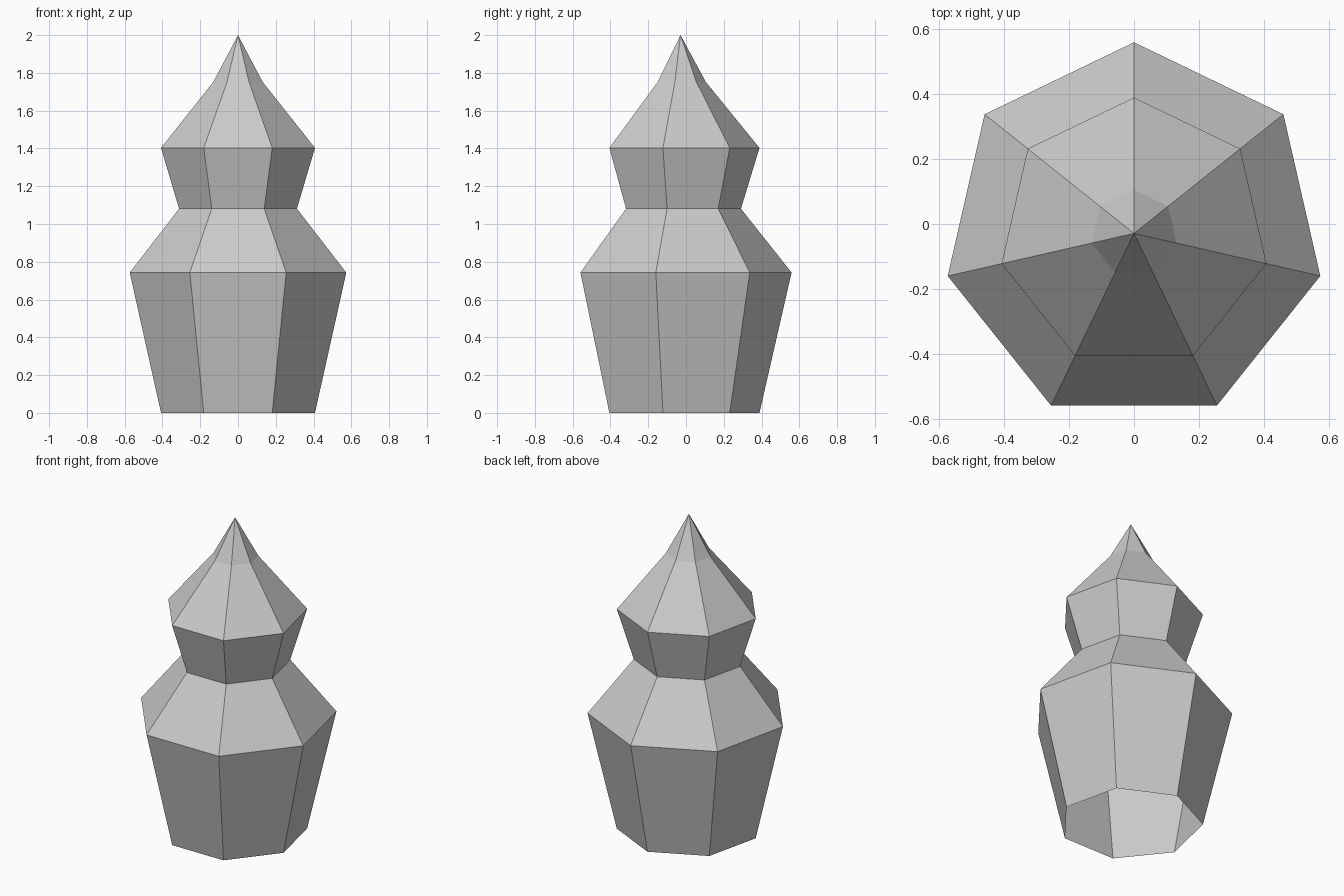
import bpy, bmesh, math

if "Cube" in bpy.data.objects:
    bpy.data.objects.remove(bpy.data.objects["Cube"])

SIDES = 7
CENTRE_Y = -0.029  # odd-sided rings: shift so the bounds centre on y = 0

# (radius, height) of each ring, bottom to top
PROFILE = [(0.418, 0.0), (0.588, 0.743), (0.32, 1.081), (0.418, 1.403), (0.134, 1.752)]
TIP_Z = 2.0

bm = bmesh.new()


def ring(radius, z):
    # One corner points straight back (+y), one flat side faces front
    angles = [math.pi / 2 + i * math.tau / SIDES for i in range(SIDES)]
    return [bm.verts.new((radius * math.cos(a), CENTRE_Y + radius * math.sin(a), z))
            for a in angles]


# Faceted body, open underneath
rings = [ring(r, z) for r, z in PROFILE]
for low, high in zip(rings, rings[1:]):
    for i in range(SIDES):
        j = (i + 1) % SIDES
        bm.faces.new((low[i], low[j], high[j], high[i]))

# Pointed tip
tip = bm.verts.new((0, CENTRE_Y, TIP_Z))
for i in range(SIDES):
    bm.faces.new((rings[-1][i], rings[-1][(i + 1) % SIDES], tip))

mesh = bpy.data.meshes.new("faceted_body")
bm.to_mesh(mesh)
bm.free()
body = bpy.data.objects.new("faceted_body", mesh)
bpy.context.collection.objects.link(body)
